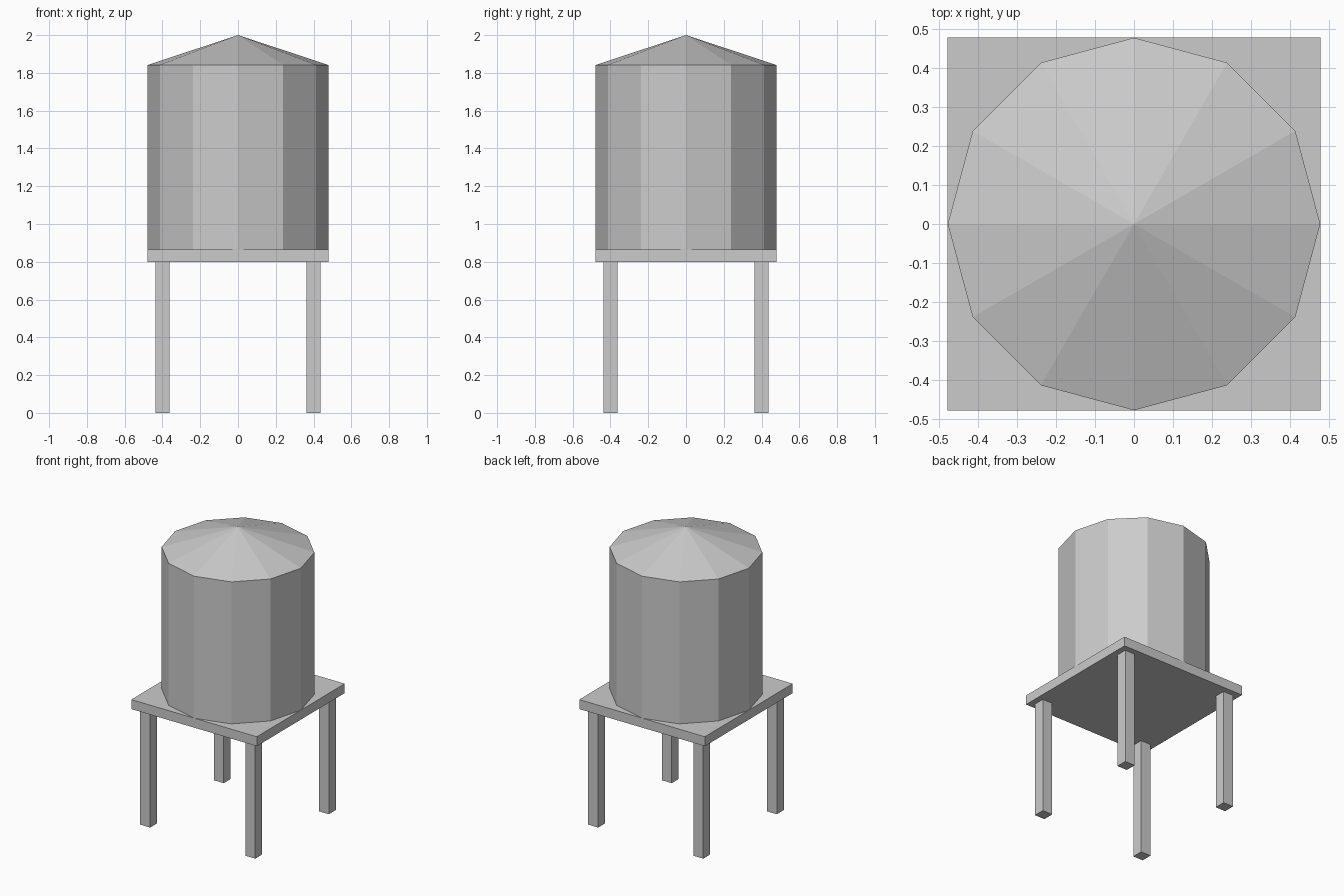
import bpy
from math import pi

cube = bpy.data.objects.get("Cube")
if cube:
    bpy.data.objects.remove(cube, do_unlink=True)

# Single flat grey for the whole tower
GREY = (0.6, 0.6, 0.6, 1.0)
grey = bpy.data.materials.new("plain_grey")
grey.use_nodes = True
grey.diffuse_color = GREY
grey.node_tree.nodes["Principled BSDF"].inputs["Base Color"].default_value = GREY

LEG_TOP, DECK_TOP, TANK_TOP, PEAK = 0.80, 0.865, 1.842, 2.0
RADIUS = 0.478
SIDES = 12


def finish(name):
    obj = bpy.context.object
    obj.name = name
    obj.data.materials.clear()
    obj.data.materials.append(grey)
    return obj


def box(name, x, y, width, bottom, top):
    bpy.ops.mesh.primitive_cube_add(size=1, location=(x, y, (bottom + top) / 2))
    bpy.context.object.scale = (width, width, top - bottom)
    bpy.ops.object.transform_apply(location=False, rotation=False, scale=True)
    return finish(name)


# Four square legs
for x, side in ((-0.4, "right"), (0.4, "left")):
    for y, end in ((-0.4, "front"), (0.4, "back")):
        box(f"{end}_{side}_leg", x, y, 0.076, 0, LEG_TOP)

# Square platform
box("platform", 0, 0, 2 * RADIUS, LEG_TOP, DECK_TOP)

# Twelve-sided tank, corners on the axes
bpy.ops.mesh.primitive_cylinder_add(
    vertices=SIDES, radius=RADIUS, depth=TANK_TOP - DECK_TOP,
    location=(0, 0, (TANK_TOP + DECK_TOP) / 2))
finish("tank")

# Shallow conical roof
bpy.ops.mesh.primitive_cone_add(
    vertices=SIDES, radius1=RADIUS, radius2=0, depth=PEAK - TANK_TOP,
    location=(0, 0, (PEAK + TANK_TOP) / 2))
finish("roof")
